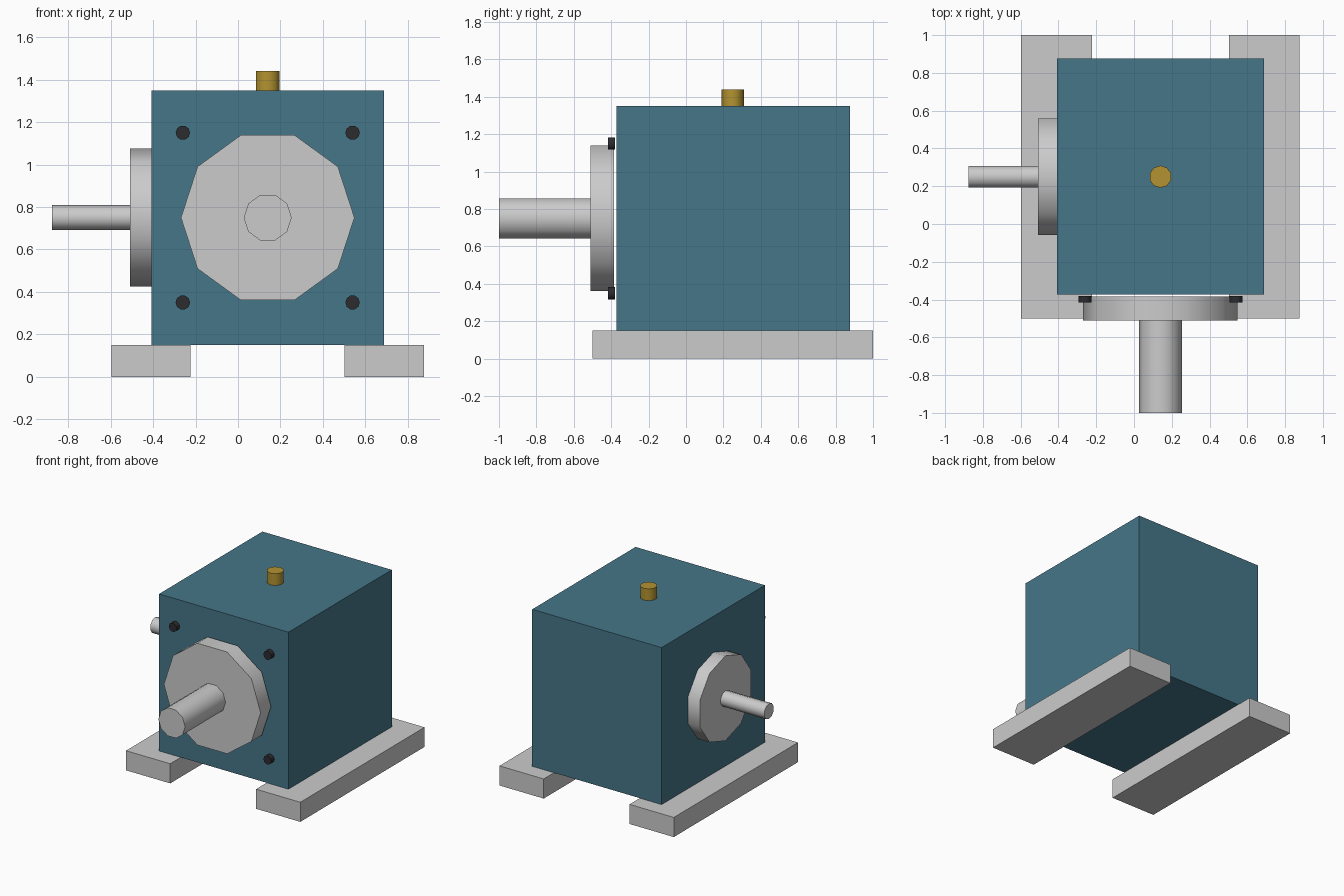
import bpy, bmesh, math
from mathutils import Vector

if "Cube" in bpy.data.objects:
    bpy.data.objects.remove(bpy.data.objects["Cube"])

CX, CY, CZ = 0.14, 0.25, 0.75   # housing centre lines


def material(name, rgb):
    m = bpy.data.materials.new(name)
    m.diffuse_color = (*rgb, 1)
    m.use_nodes = True
    m.node_tree.nodes["Principled BSDF"].inputs["Base Color"].default_value = m.diffuse_color
    return m


TEAL = material("teal_paint", (0.06, 0.18, 0.25))
BRASS = material("brass", (0.45, 0.29, 0.03))
DARK = material("dark_steel", (0.025, 0.025, 0.03))


def finish(bm, name, mat):
    bmesh.ops.recalc_face_normals(bm, faces=bm.faces)
    mesh = bpy.data.meshes.new(name)
    bm.to_mesh(mesh)
    bm.free()
    ob = bpy.data.objects.new(name, mesh)
    bpy.context.collection.objects.link(ob)
    if mat:
        mesh.materials.append(mat)
    return ob


def box(name, lo, hi, mat=None):
    lo, hi = Vector(lo), Vector(hi)
    bm = bmesh.new()
    bmesh.ops.create_cube(bm, size=1)
    bmesh.ops.scale(bm, vec=hi - lo, verts=bm.verts)
    bmesh.ops.translate(bm, vec=(lo + hi) / 2, verts=bm.verts)
    return finish(bm, name, mat)


def prism(name, start, end, radius, corner, mat=None, sides=10):
    """Smooth-sided cylinder from start to end, first vertex towards corner."""
    start, end, u = Vector(start), Vector(end), Vector(corner)
    v = (end - start).normalized().cross(u)
    bm = bmesh.new()
    ring = []
    for i in range(sides):
        a = math.tau * i / sides
        ring.append(bm.verts.new(start + radius * (math.cos(a) * u + math.sin(a) * v)))
    cap = bm.faces.new(ring)
    ext = bmesh.ops.extrude_face_region(bm, geom=[cap], use_keep_orig=True)
    top = [e for e in ext["geom"] if isinstance(e, bmesh.types.BMVert)]
    bmesh.ops.translate(bm, vec=end - start, verts=top)
    ob = finish(bm, name, mat)
    bpy.ops.object.select_all(action='DESELECT')
    ob.select_set(True)
    bpy.context.view_layer.objects.active = ob
    bpy.ops.object.shade_smooth_by_angle(angle=math.radians(40))
    return ob


X, Y, Z = (1, 0, 0), (0, 1, 0), (0, 0, 1)

# Housing and mounting feet
box("housing", (CX - 0.547, -0.372, 0.15), (CX + 0.547, 0.876, 1.35), TEAL)
for side, s in (("left", -1), ("right", 1)):
    x = CX + s * 0.55
    box(side + "_foot", (x - 0.187, -0.5, 0), (x + 0.187, 1.0, 0.15))

# Output flange and shaft on the front
prism("output_flange", (CX, -0.385, CZ), (CX, -0.511, CZ), 0.409, X)
prism("output_shaft", (CX, -0.5, CZ), (CX, -1.0, CZ), 0.113, X)

# Input flange and shaft on the left
prism("input_flange", (CX - 0.547, CY, CZ), (-0.508, CY, CZ), 0.325, Z)
prism("input_shaft", (-0.5, CY, CZ), (-0.877, CY, CZ), 0.059, Z)

# Filler plug on top
prism("filler_plug", (CX, CY, 1.35), (CX, CY, 1.44), 0.059, Y, BRASS)

# Cover bolts on the front
for nx, sx in (("left", -1), ("right", 1)):
    for nz, sz in (("lower", -1), ("upper", 1)):
        x, z = CX + sx * 0.4, CZ + sz * 0.4
        prism(f"{nz}_{nx}_bolt", (x, -0.38, z), (x, -0.416, z), 0.034, X, DARK)
